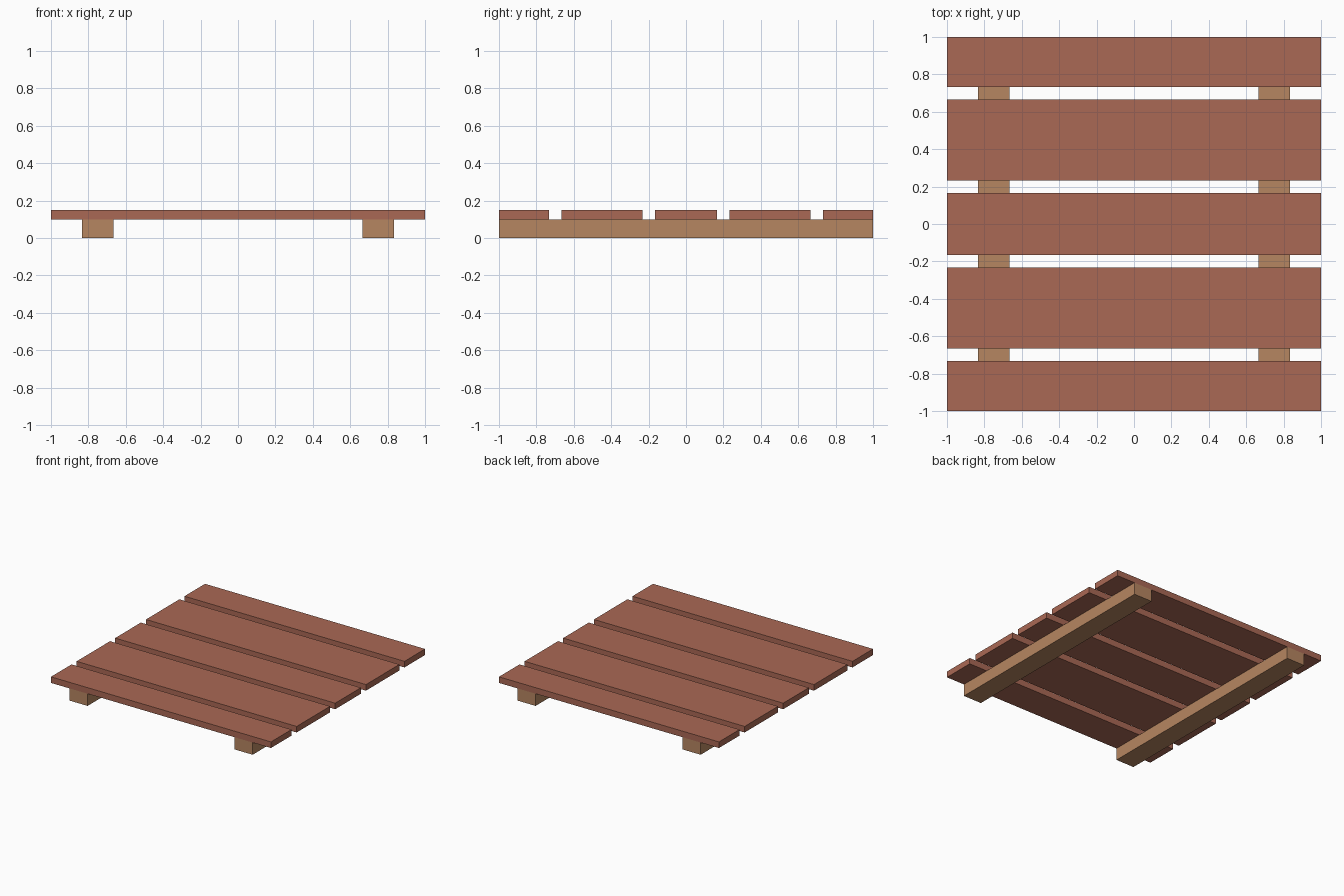
import bpy

if "Cube" in bpy.data.objects:
    bpy.data.objects.remove(bpy.data.objects["Cube"])


def material(name, color):
    mat = bpy.data.materials.new(name)
    mat.diffuse_color = (*color, 1)
    mat.use_nodes = True
    mat.node_tree.nodes["Principled BSDF"].inputs["Base Color"].default_value = mat.diffuse_color
    return mat


def box(name, x, y, z, mat):
    """Box spanning the given (min, max) ranges."""
    spans = (x, y, z)
    bpy.ops.mesh.primitive_cube_add(size=1, location=[(a + b) / 2 for a, b in spans])
    obj = bpy.context.object
    obj.name = name
    obj.scale = [b - a for a, b in spans]
    bpy.ops.object.transform_apply(location=False, rotation=False, scale=True)
    obj.data.materials.append(mat)
    return obj


red_wood = material("red_wood", (0.40, 0.14, 0.09))
tan_wood = material("tan_wood", (0.47, 0.24, 0.12))

# Two support beams running front to back
for side, s in (("left", -1), ("right", 1)):
    box(f"{side}_beam", sorted((s * 0.6667, s * 0.8333)), (-1, 1), (0, 0.1), tan_wood)

# Five deck planks: narrow edges, wide intermediates, medium centre
box("centre_plank", (-1, 1), (-0.1667, 0.1667), (0.1, 0.15), red_wood)
for side, s in (("front", -1), ("back", 1)):
    box(f"{side}_wide_plank", (-1, 1), sorted((s * 0.2333, s * 0.6667)), (0.1, 0.15), red_wood)
    box(f"{side}_edge_plank", (-1, 1), sorted((s * 0.7333, s)), (0.1, 0.15), red_wood)
